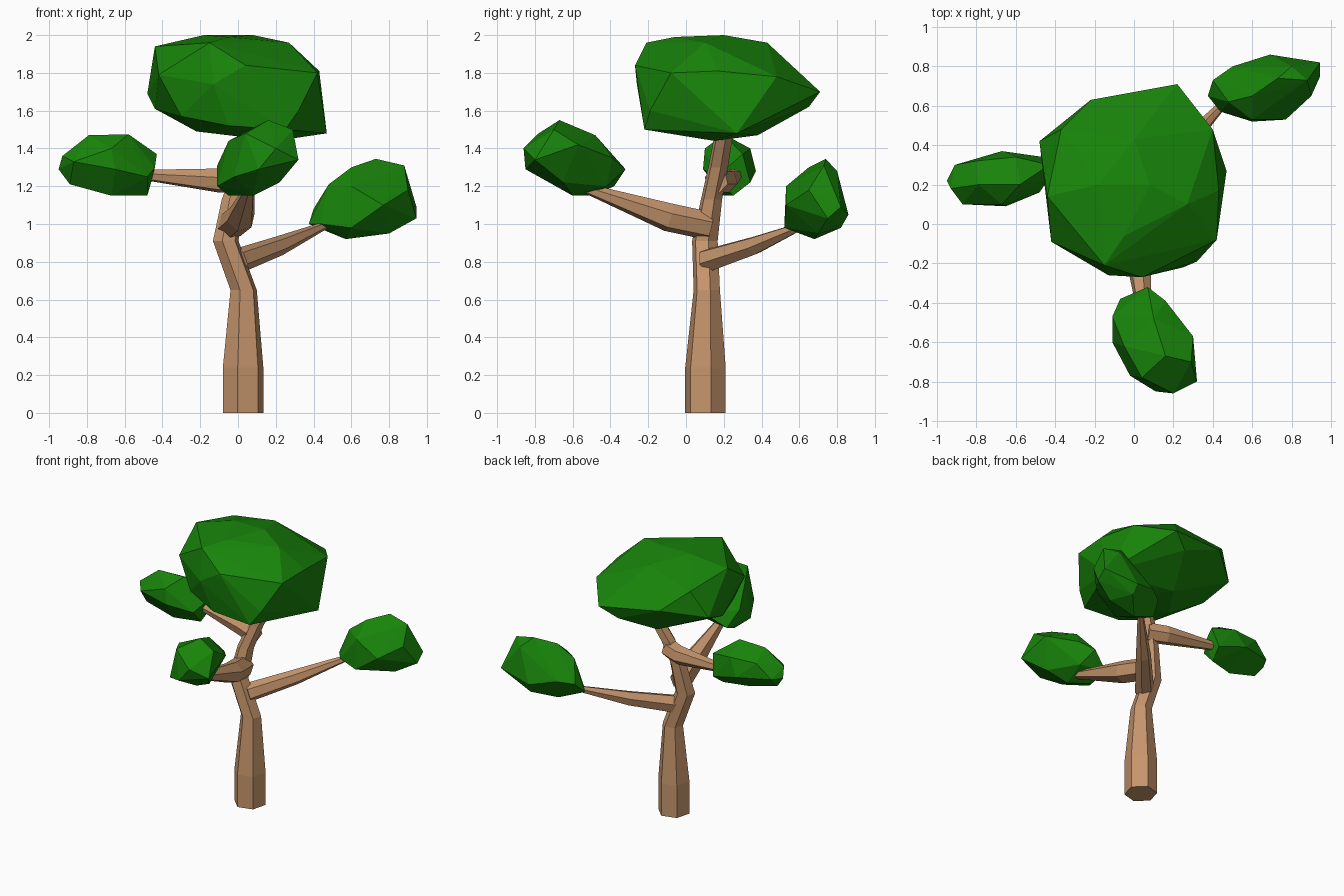
import bpy, bmesh
from math import sin, cos, radians
from mathutils import Vector


def material(name, rgb):
    m = bpy.data.materials.new(name)
    m.diffuse_color = (*rgb, 1)
    return m


BARK = material("bark", (0.56, 0.3, 0.15))
LEAF = material("leaves", (0.009, 0.23, 0.003))


def finish(bm, name, mat):
    bmesh.ops.recalc_face_normals(bm, faces=bm.faces)
    me = bpy.data.meshes.new(name)
    bm.to_mesh(me)
    bm.free()
    me.materials.append(mat)
    ob = bpy.data.objects.new(name, me)
    bpy.context.collection.objects.link(ob)
    return ob


def limb(name, path, upright=False, sides=6):
    """Tapered faceted tube along (x, y, z, radius) stations."""
    bm = bmesh.new()
    pts = [Vector(p[:3]) for p in path]
    rings = []
    for i, p in enumerate(pts):
        d = pts[min(i + 1, len(pts) - 1)] - pts[max(i - 1, 0)]
        q = d.to_track_quat('Z', 'Y')
        ring = []
        for k in range(sides):
            a = radians(15 + 360 * k / sides)
            v = Vector((cos(a), sin(a), 0)) * path[i][3]
            ring.append(bm.verts.new(p + (v if upright else q @ v)))
        rings.append(ring)
    for a, b in zip(rings, rings[1:]):
        for k in range(sides):
            j = (k + 1) % sides
            bm.faces.new((a[k], a[j], b[j], b[k]))
    bm.faces.new(rings[0][::-1])
    bm.faces.new(rings[-1])
    return finish(bm, name, BARK)


def clump(name, points):
    """Faceted foliage: convex hull around a few points."""
    bm = bmesh.new()
    for p in points:
        bm.verts.new(p)
    bmesh.ops.convex_hull(bm, input=bm.verts)
    loose = [v for v in bm.verts if not v.link_faces]
    bmesh.ops.delete(bm, geom=loose, context='VERTS')
    return finish(bm, name, LEAF)


# Trunk and branches
limb("trunk", [(.027, .103, 0, .111), (.027, .103, .24, .111), (.03, .11, .65, .072),
               (-.065, .1, .91, .07), (-.03, .135, 1.13, .058), (.03, .17, 1.3, .054),
               (.14, .205, 1.5, .05)], True)
limb("right_branch", [(-.0, .11, .805, .066), (.22, .36, .885, .052), (.5, .66, 1.01, .016)])
limb("front_branch", [(-.04, .12, .99, .076), (.015, -.09, 1.035, .077), (.06, -.52, 1.185, .028)])
limb("left_branch", [(.02, .16, 1.23, .068), (-.1, .21, 1.23, .066), (-.5, .27, 1.26, .028)])

# Foliage
clump("top_crown", [
    (.04, -.27, 1.84), (-.13, -.26, 1.74), (-.42, -.09, 1.79), (.32, -.19, 1.6),
    (.42, -.08, 1.8), (.47, .27, 1.48), (.43, .17, 1.81), (.22, .71, 1.7),
    (-.22, .63, 1.75), (-.48, .42, 1.69), (-.44, .14, 1.94), (-.37, .48, 1.88),
    (.4, .48, 1.78), (-.18, .2, 2.0), (.08, .2, 2.0), (-.05, -.06, 1.99),
    (.27, .1, 1.96), (0, .43, 1.96), (-.15, -.21, 1.96), (.25, -.22, 1.5),
    (-.05, -.22, 1.52), (.2, .15, 1.44), (-.22, .1, 1.49), (-.03, .38, 1.47),
    (.1, .65, 1.62), (-.44, .2, 1.61), (-.3, -.13, 1.57)])
clump("left_foliage", [
    (-.95, .22, 1.29), (-.93, .18, 1.36), (-.91, .3, 1.3), (-.87, .1, 1.33),
    (-.65, .09, 1.29), (-.67, .1, 1.4), (-.79, .2, 1.47), (-.58, .2, 1.475),
    (-.67, .37, 1.28), (-.6, .34, 1.4), (-.43, .3, 1.37), (-.44, .22, 1.3),
    (-.46, .34, 1.22), (-.48, .25, 1.15), (-.67, .2, 1.15), (-.89, .2, 1.21),
    (-.48, .16, 1.25), (-.8, .32, 1.4)])
clump("front_foliage", [
    (.07, -.32, 1.29), (-.07, -.38, 1.2), (-.11, -.47, 1.31), (-.11, -.6, 1.2),
    (-.05, -.62, 1.44), (-.02, -.77, 1.25), (.11, -.85, 1.29), (.2, -.86, 1.4),
    (.32, -.8, 1.34), (.29, -.7, 1.5), (.16, -.67, 1.55), (.04, -.78, 1.48),
    (.3, -.57, 1.42), (.16, -.39, 1.35), (.1, -.48, 1.47), (.22, -.65, 1.22),
    (.08, -.6, 1.15), (-.05, -.5, 1.15), (.12, -.42, 1.2)])
clump("right_foliage", [
    (.375, .65, 1.0), (.4, .73, 1.08), (.5, .8, 1.1), (.69, .86, 1.05),
    (.945, .82, 1.09), (.945, .75, 1.03), (.9, .65, 1.18), (.77, .53, 1.1),
    (.6, .52, .98), (.44, .57, 1.0), (.6, .53, 1.2), (.48, .62, 1.21),
    (.6, .65, 1.3), (.73, .74, 1.345), (.88, .73, 1.31), (.8, .8, 1.28),
    (.57, .68, .92), (.8, .7, .95), (.7, .82, .98)])
